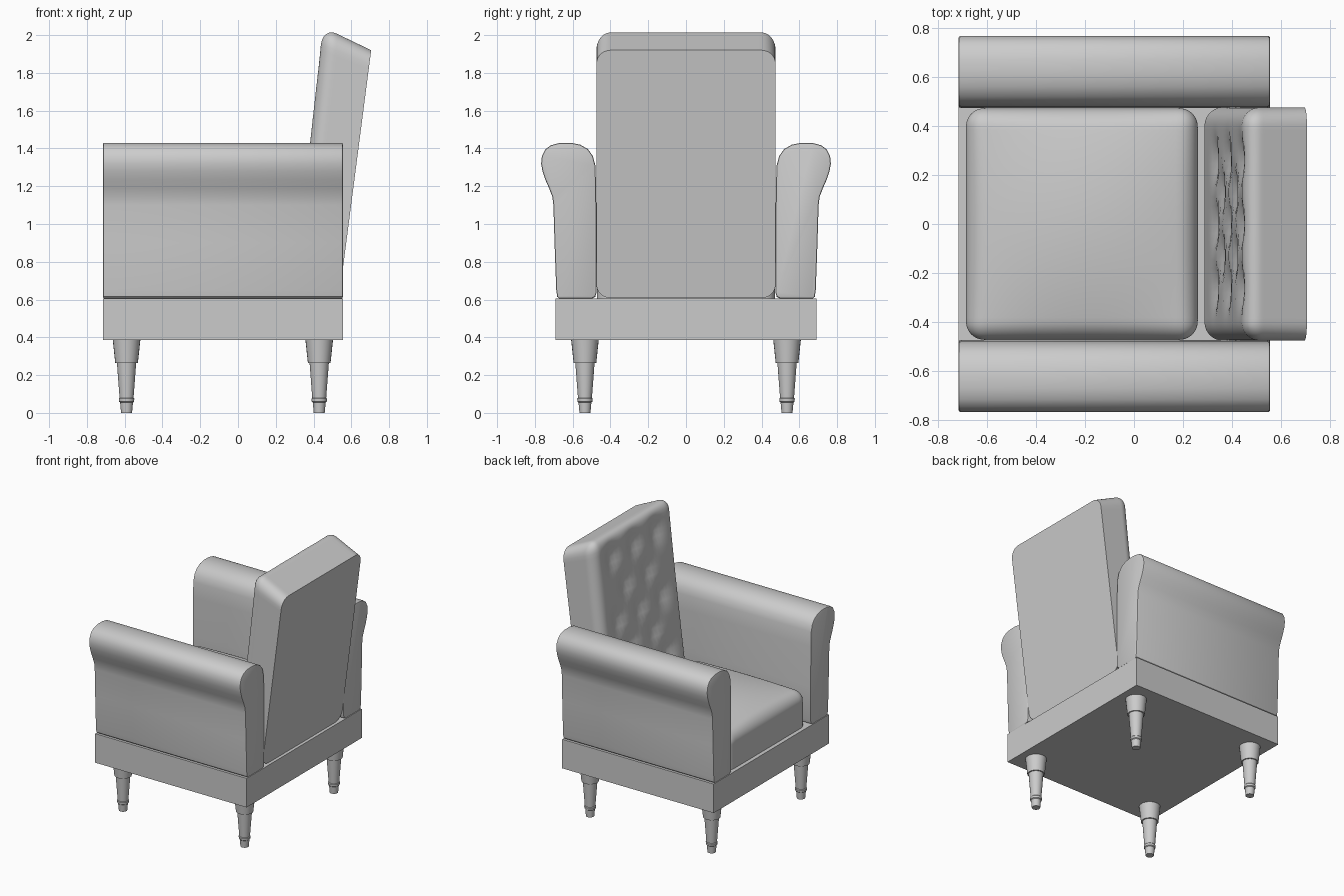
import bpy, bmesh, math
from mathutils import Vector

if "Cube" in bpy.data.objects:
    bpy.data.objects.remove(bpy.data.objects["Cube"])


def finish(bm, name, angle=35):
    bmesh.ops.recalc_face_normals(bm, faces=bm.faces)
    me = bpy.data.meshes.new(name)
    bm.to_mesh(me)
    bm.free()
    me.shade_smooth()
    me.set_sharp_from_angle(angle=math.radians(angle))
    ob = bpy.data.objects.new(name, me)
    bpy.context.collection.objects.link(ob)
    return ob


def rounded_box(lo, hi, r, flat_axis, flat_sign):
    """Dense box with rounded edges, kept sharp around one flat side."""
    bm = bmesh.new()
    bmesh.ops.create_cube(bm, size=2)
    bmesh.ops.subdivide_edges(bm, edges=bm.edges[:], cuts=39, use_grid_fill=True)
    for v in bm.verts:
        core, off = Vector(), Vector()
        for i in range(3):
            u = math.sin(v.co[i] * math.pi / 2)
            p = lo[i] + (hi[i] - lo[i]) * (u + 1) / 2
            a, b = lo[i] + r, hi[i] - r
            if i == flat_axis:
                if flat_sign > 0:
                    b = hi[i]
                else:
                    a = lo[i]
            core[i] = min(max(p, a), b)
            off[i] = p - core[i]
        if off.length > 1e-6:
            off *= max(abs(c) for c in off) / off.length
        v.co = core + off
    return bm


# Base frame
bm = bmesh.new()
bmesh.ops.create_cube(bm, size=1)
for v in bm.verts:
    v.co = (-0.08 + v.co.x * 1.27, v.co.y * 1.38, 0.495 + v.co.z * 0.22)
finish(bm, "base_frame")

# Turned legs
LEG = [(0, 0), (0.029, 0), (0.034, 0.055), (0.040, 0.06), (0.041, 0.075),
       (0.037, 0.08), (0.051, 0.265), (0.060, 0.265), (0.073, 0.385), (0, 0.385)]
for fx, x in (("front", -0.59), ("back", 0.43)):
    for fy, y in (("right", -0.535), ("left", 0.535)):
        bm = bmesh.new()
        vs = [bm.verts.new((x + r, y, z)) for r, z in LEG]
        es = [bm.edges.new(p) for p in zip(vs, vs[1:])]
        bmesh.ops.spin(bm, geom=vs + es, cent=(x, y, 0), axis=(0, 0, 1),
                       angle=math.tau, steps=24)
        bmesh.ops.remove_doubles(bm, verts=bm.verts, dist=1e-4)
        finish(bm, f"{fx}_{fy}_leg", 30)

# Rolled arms, extruded along x from a y-z profile
ARM = [(0.50, 0.605), (0.67, 0.605), (0.682, 0.615), (0.687, 0.65), (0.696, 0.90),
       (0.702, 1.10), (0.708, 1.145), (0.725, 1.19), (0.745, 1.235), (0.760, 1.28),
       (0.767, 1.32), (0.763, 1.36), (0.745, 1.395), (0.715, 1.417), (0.67, 1.429),
       (0.61, 1.430), (0.56, 1.420), (0.52, 1.397), (0.493, 1.36), (0.480, 1.31),
       (0.476, 1.20), (0.473, 0.90), (0.473, 0.64), (0.48, 0.615)]
for side, s in (("right", -1), ("left", 1)):
    bm = bmesh.new()
    a = bm.faces.new([bm.verts.new((-0.715, s * y, z)) for y, z in ARM])
    ext = bmesh.ops.extrude_face_region(bm, geom=[a], use_keep_orig=True)["geom"]
    bmesh.ops.translate(bm, vec=(1.27, 0, 0),
                        verts=[g for g in ext if isinstance(g, bmesh.types.BMVert)])
    rims = [e for e in bm.edges if abs(e.verts[0].co.x - e.verts[1].co.x) < 1e-5]
    bmesh.ops.bevel(bm, geom=rims, offset=0.009, segments=2, profile=0.5, affect='EDGES')
    finish(bm, f"{side}_arm")

# Crowned seat cushion
bm = rounded_box((-0.685, -0.472, 0.605), (0.26, 0.472, 0.87), 0.075, 2, -1)
for v in bm.verts:
    u, w = (v.co.x + 0.2125) / 0.4725, v.co.y / 0.472
    t = (v.co.z - 0.605) / 0.265
    v.co.z += 0.06 * t * (1 - u * u) * (1 - w * w)
finish(bm, "seat_cushion")

# Leaning back cushion with a sloped top and tufted front
TUFTS = [(y, z) for i, z in enumerate((0.97, 1.17, 1.37, 1.57, 1.77))
         for y in ((-0.26, 0, 0.26) if i % 2 == 0 else (-0.13, 0.13))]
bm = rounded_box((0.278, -0.475, 0.608), (0.535, 0.475, 1.92), 0.075, 0, 1)
for v in bm.verts:
    x, y, z = v.co
    depth = 0.535 - x
    if depth > 0.2:
        x += 0.035 * sum(math.exp(-((y - a) ** 2 + (z - b) ** 2) / 0.0055) for a, b in TUFTS)
    t = (z - 0.608) / 1.312
    v.co = (x + 0.17 * t, y, z + 0.48 * depth * t ** 3)
finish(bm, "back_cushion", 40)
